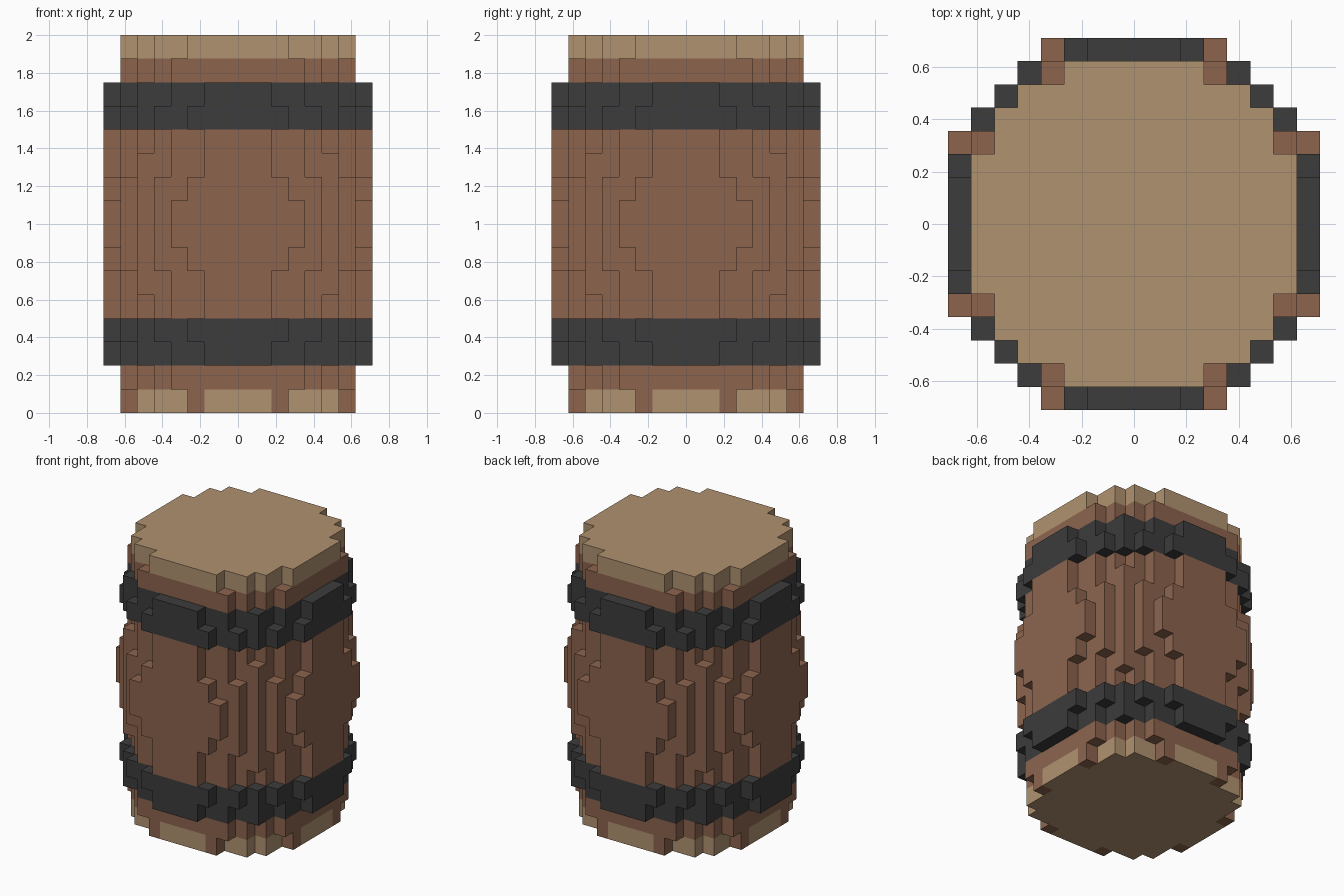
import bpy, bmesh
from mathutils import Vector

if "Cube" in bpy.data.objects:
    bpy.data.objects.remove(bpy.data.objects["Cube"])

N = 16                                   # cells per axis
SIZE = Vector((0.0889, 0.0889, 0.125))   # cell size
# squared disc radius (in cells) per layer, from the ground up to mid-height; mirrored above
HALF = [52, 55, 61, 64, 59, 61, 64, 70]
RADII = HALF + HALF[::-1]

COLORS = {
    "lid": (0.434, 0.287, 0.162, 1),
    "base": (0.434, 0.287, 0.162, 1),
    "staves": (0.263, 0.127, 0.076, 1),
    "lower_hoop": (0.045, 0.045, 0.045, 1),
    "upper_hoop": (0.045, 0.045, 0.045, 1),
}


def part_at(x, y, z):
    """Which barrel part a cell belongs to."""
    if z == N - 1:
        return "lid"
    if z in (2, 3):
        return "lower_hoop"
    if z in (12, 13):
        return "upper_hoop"
    if z == 0:
        # stave ends that reach down over the base
        ends = sorted((abs(x + 0.5), abs(y + 0.5)))
        return "staves" if ends == [2.5, 6.5] else "base"
    return "staves"


# stack of stepped discs forming the bulging barrel
cells = {}
for z, r2 in enumerate(RADII):
    for x in range(-8, 8):
        for y in range(-8, 8):
            if (x + 0.5) ** 2 + (y + 0.5) ** 2 < r2:
                cells[x, y, z] = part_at(x, y, z)


def material(name, color):
    mat = bpy.data.materials.get(name) or bpy.data.materials.new(name)
    mat.diffuse_color = color
    mat.use_nodes = True
    mat.node_tree.nodes["Principled BSDF"].inputs["Base Color"].default_value = mat.diffuse_color
    return mat


def build(part):
    """Outer skin of one part, with flat areas merged into single faces."""
    bm = bmesh.new()
    for cell, owner in cells.items():
        if owner != part:
            continue
        for axis in range(3):
            for side in (0, 1):
                near = list(cell)
                near[axis] += 2 * side - 1
                if tuple(near) in cells:
                    continue
                u, v = (axis + 1) % 3, (axis + 2) % 3
                corners = []
                for du, dv in ((0, 0), (1, 0), (1, 1), (0, 1)):
                    p = list(cell)
                    p[axis] += side
                    p[u] += du
                    p[v] += dv
                    corners.append(bm.verts.new([c * s for c, s in zip(p, SIZE)]))
                bm.faces.new(corners if side else corners[::-1])
    bmesh.ops.remove_doubles(bm, verts=bm.verts[:], dist=0.001)
    bmesh.ops.dissolve_limit(bm, angle_limit=0.01, verts=bm.verts[:], edges=bm.edges[:])
    mesh = bpy.data.meshes.new(part)
    bm.to_mesh(mesh)
    bm.free()
    kind = {"staves": "wood", "lid": "pale_wood", "base": "pale_wood"}.get(part, "iron")
    mesh.materials.append(material(kind, COLORS[part]))
    bpy.context.collection.objects.link(bpy.data.objects.new(part, mesh))


for part in COLORS:
    build(part)
